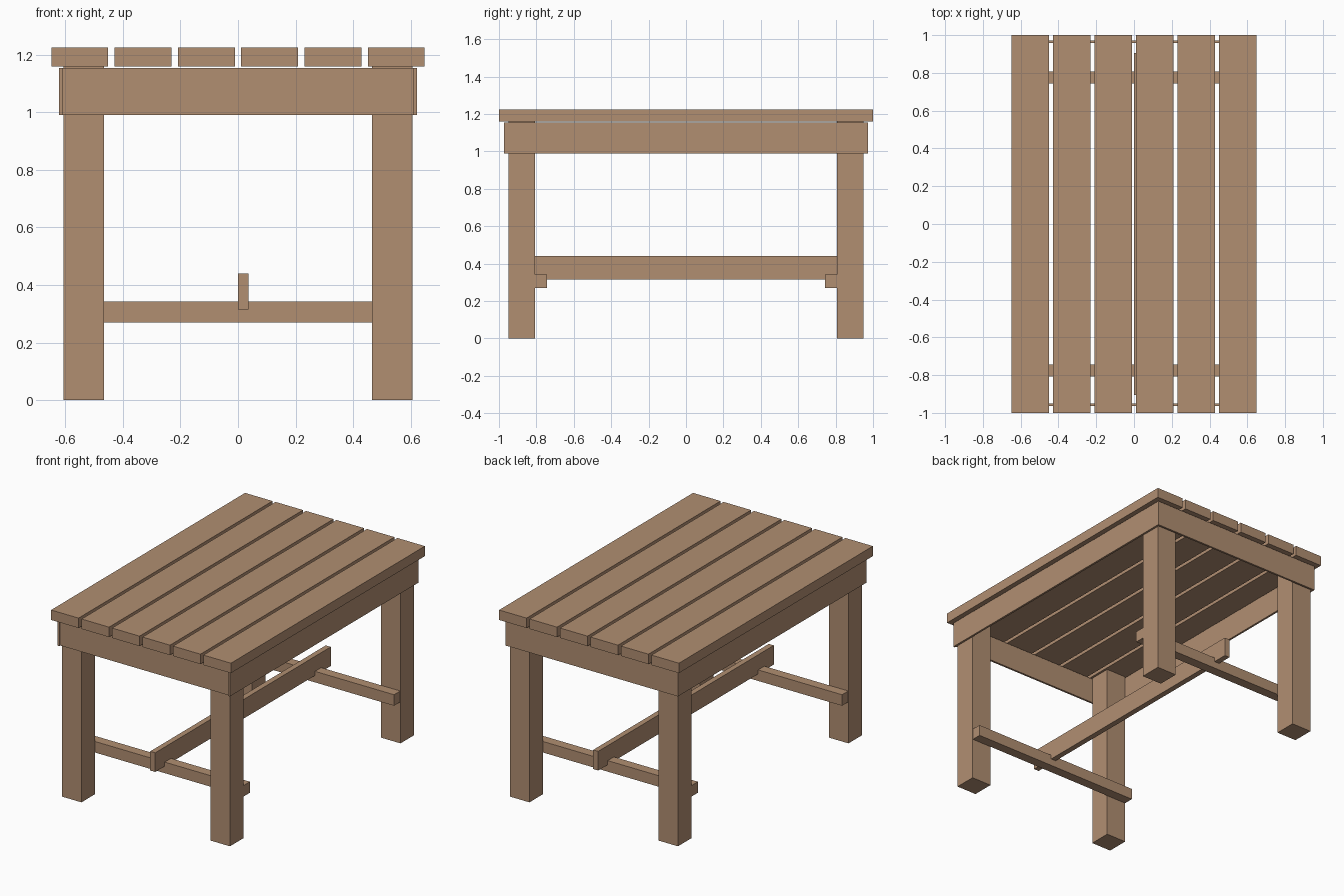
import bpy

if "Cube" in bpy.data.objects:
    bpy.data.objects.remove(bpy.data.objects["Cube"])

wood = bpy.data.materials.new("brown wood")
wood.diffuse_color = (0.44, 0.272, 0.167, 1)
wood.use_nodes = True
wood.node_tree.nodes["Principled BSDF"].inputs["Base Color"].default_value = wood.diffuse_color


def box(name, x0, x1, y0, y1, z0, z1):
    """Axis-aligned board given by its limits."""
    bpy.ops.mesh.primitive_cube_add(size=1)
    ob = bpy.context.object
    ob.name = name
    ob.data.name = name
    size = (x1 - x0, y1 - y0, z1 - z0)
    centre = ((x0 + x1) / 2, (y0 + y1) / 2, (z0 + z1) / 2)
    for v in ob.data.vertices:
        v.co = [v.co[i] * size[i] for i in range(3)]
    ob.location = centre
    ob.data.materials.append(wood)
    return ob


# Six table top slats
for i in range(6):
    x = -0.649 + i * 0.22
    box(f"top_slat_{i + 1}", x, x + 0.198, -1, 1, 1.16, 1.225)

# Four square legs
for sx, side in ((-1, "left"), (1, "right")):
    for sy, end in ((-1, "front"), (1, "back")):
        xs = sorted((sx * 0.465, sx * 0.607))
        ys = sorted((sy * 0.808, sy * 0.95))
        box(f"{end}_{side}_leg", *xs, *ys, 0, 1.16)

# Long side aprons
for sx, side in ((-1, "left"), (1, "right")):
    xs = sorted((sx * 0.609, sx * 0.622))
    box(f"{side}_apron", *xs, -0.973, 0.973, 0.99, 1.155)

# Short end aprons
box("front_apron", -0.61, 0.61, -0.963, -0.95, 0.99, 1.155)
box("back_apron", -0.61, 0.61, 0.959, 0.972, 0.99, 1.155)

# Cross bars on the inner faces of the legs
for sy, end in ((-1, "front"), (1, "back")):
    ys = sorted((sy * 0.743, sy * 0.807))
    box(f"{end}_cross_bar", -0.606, 0.606, *ys, 0.27, 0.342)

# Long stretcher notched over the cross bars
box("long_stretcher", 0, 0.036, -0.905, 0.905, 0.315, 0.44)
